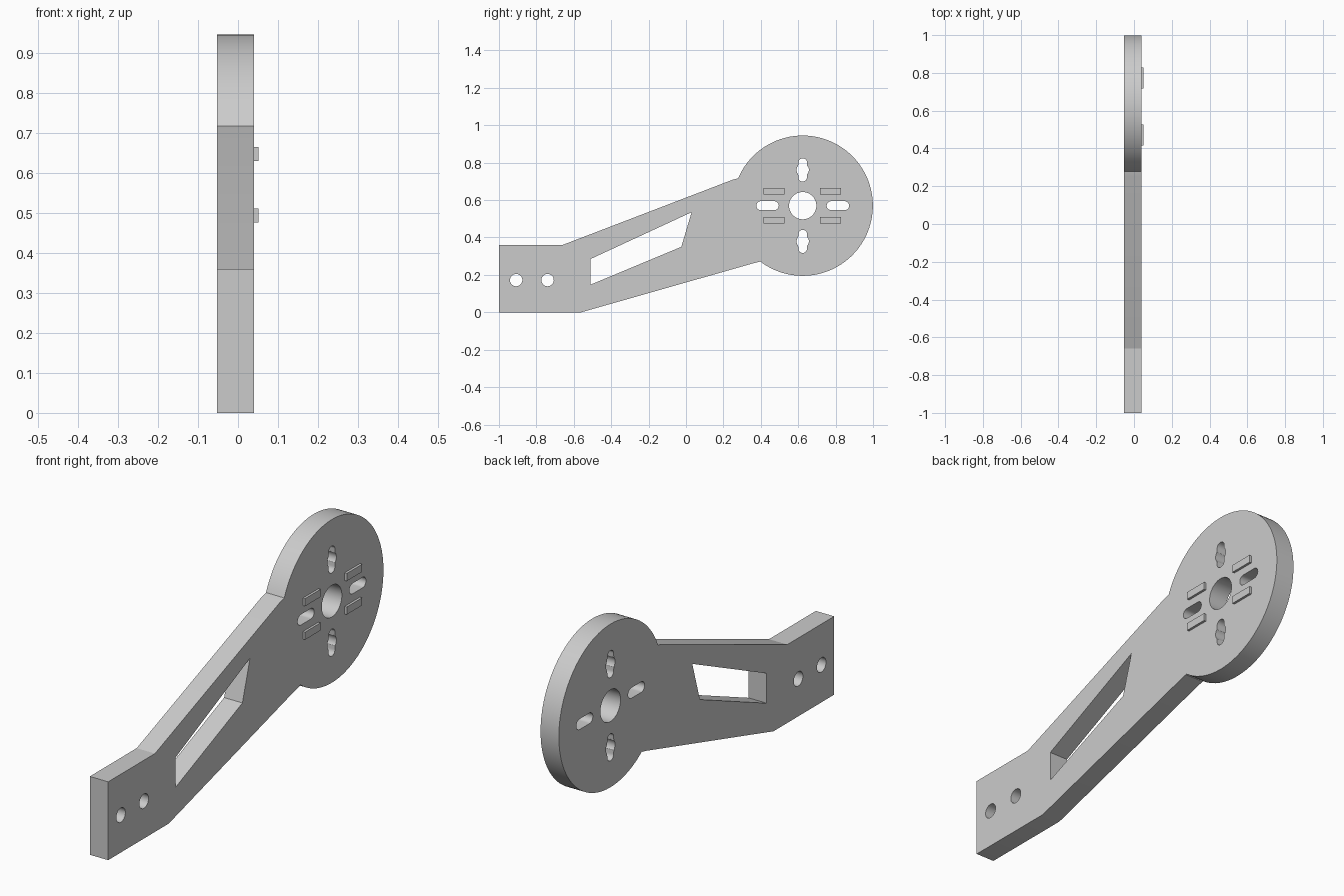
import bpy, bmesh
from math import cos, sin, radians
from mathutils import Matrix

if "Cube" in bpy.data.objects:
    bpy.data.objects.remove(bpy.data.objects["Cube"])

HUB = (0.624, 0.57)
HUB_R = 0.375
BACK, FACE, RIB_TOP = -0.053, 0.04, 0.051

grey = bpy.data.materials.new("plain_grey")
grey.use_nodes = True
grey.diffuse_color = (0.6, 0.6, 0.6, 1)
grey.node_tree.nodes["Principled BSDF"].inputs["Base Color"].default_value = (0.6, 0.6, 0.6, 1)


def arc(cx, cy, r, start, end, n):
    """Points along an arc, both ends included."""
    angles = [radians(start + (end - start) * i / n) for i in range(n + 1)]
    return [(cx + r * cos(a), cy + r * sin(a)) for a in angles]


def circle(cx, cy, r, n=48):
    return arc(cx, cy, r, 0, 360, n)[:-1]


def slot(cx, cy, reach, r, upright=False, bulge=0):
    """Rounded slot, with an optional round bulge in its middle."""
    half = reach - r
    pts = []
    for side in (1, -1):
        turn = 0 if side > 0 else 180
        pts += arc(side * half, 0, r, turn - 90, turn + 90, 16)
        if bulge:
            pts += arc(0, 0, bulge, turn + 47, turn + 133, 12)
    return [(cx - v, cy + u) if upright else (cx + u, cy + v) for u, v in pts]


# Outline: square foot, tapering arm and round hub
outline = [(-1, 0.36), (-1, 0), (-0.56, 0), (0.36, 0.262), (0.394, 0.27)]
outline += arc(*HUB, HUB_R, -127.5, 157, 96)
outline += [(0.25, 0.709), (-0.66, 0.36)]

# Openings
window = [(-0.51, 0.285), (0.03, 0.535), (-0.025, 0.35), (-0.51, 0.148)]
loops = [outline, window, circle(*HUB, 0.073)]
loops += [circle(y, 0.172, 0.033) for y in (-0.908, -0.74)]
for s in (1, -1):
    loops.append(slot(HUB[0] + s * 0.188, HUB[1], 0.06, 0.024))
    loops.append(slot(HUB[0], HUB[1] + s * 0.191, 0.062, 0.023, True, 0.033))

# Plate: filled profile given thickness
curve = bpy.data.curves.new("plate_profile", "CURVE")
curve.dimensions = "2D"
curve.fill_mode = "BOTH"
curve.extrude = (FACE - BACK) / 2
for pts in loops:
    spline = curve.splines.new("POLY")
    spline.points.add(len(pts) - 1)
    for p, (u, v) in zip(spline.points, pts):
        p.co = (u, v, 0, 1)
    spline.use_cyclic_u = True
helper = bpy.data.objects.new("plate_profile", curve)
bpy.context.collection.objects.link(helper)
mesh = bpy.data.meshes.new_from_object(helper.evaluated_get(bpy.context.evaluated_depsgraph_get()))
bpy.data.objects.remove(helper)

# Stand the plate up: profile axes become y and z, thickness becomes x
stand = Matrix(((0, 0, 1, (FACE + BACK) / 2), (1, 0, 0, 0), (0, 1, 0, 0), (0, 0, 0, 1)))
bm = bmesh.new()
bm.from_mesh(mesh)
bm.transform(stand)
bmesh.ops.remove_doubles(bm, verts=bm.verts, dist=0.0001)
bmesh.ops.recalc_face_normals(bm, faces=bm.faces)
bmesh.ops.dissolve_limit(bm, angle_limit=0.002, verts=bm.verts, edges=bm.edges)
bm.to_mesh(mesh)
bm.free()
mesh.materials.clear()
mesh.materials.append(grey)
plate = bpy.data.objects.new("arm_plate", mesh)
bpy.context.collection.objects.link(plate)
bpy.ops.object.select_all(action="DESELECT")
plate.select_set(True)
bpy.context.view_layer.objects.active = plate
bpy.ops.object.shade_smooth_by_angle(angle=radians(20))

# Four small ribs around the hub slots
for side, dy in (("back", 0.149), ("front", -0.153)):
    for level, dz in (("upper", 0.077), ("lower", -0.077)):
        low = FACE - 0.005
        bpy.ops.mesh.primitive_cube_add(size=1, location=((low + RIB_TOP) / 2, HUB[0] + dy, HUB[1] + dz))
        rib = bpy.context.object
        rib.name = f"{level}_{side}_rib"
        rib.scale = (RIB_TOP - low, 0.112, 0.035)
        rib.data.materials.append(grey)
